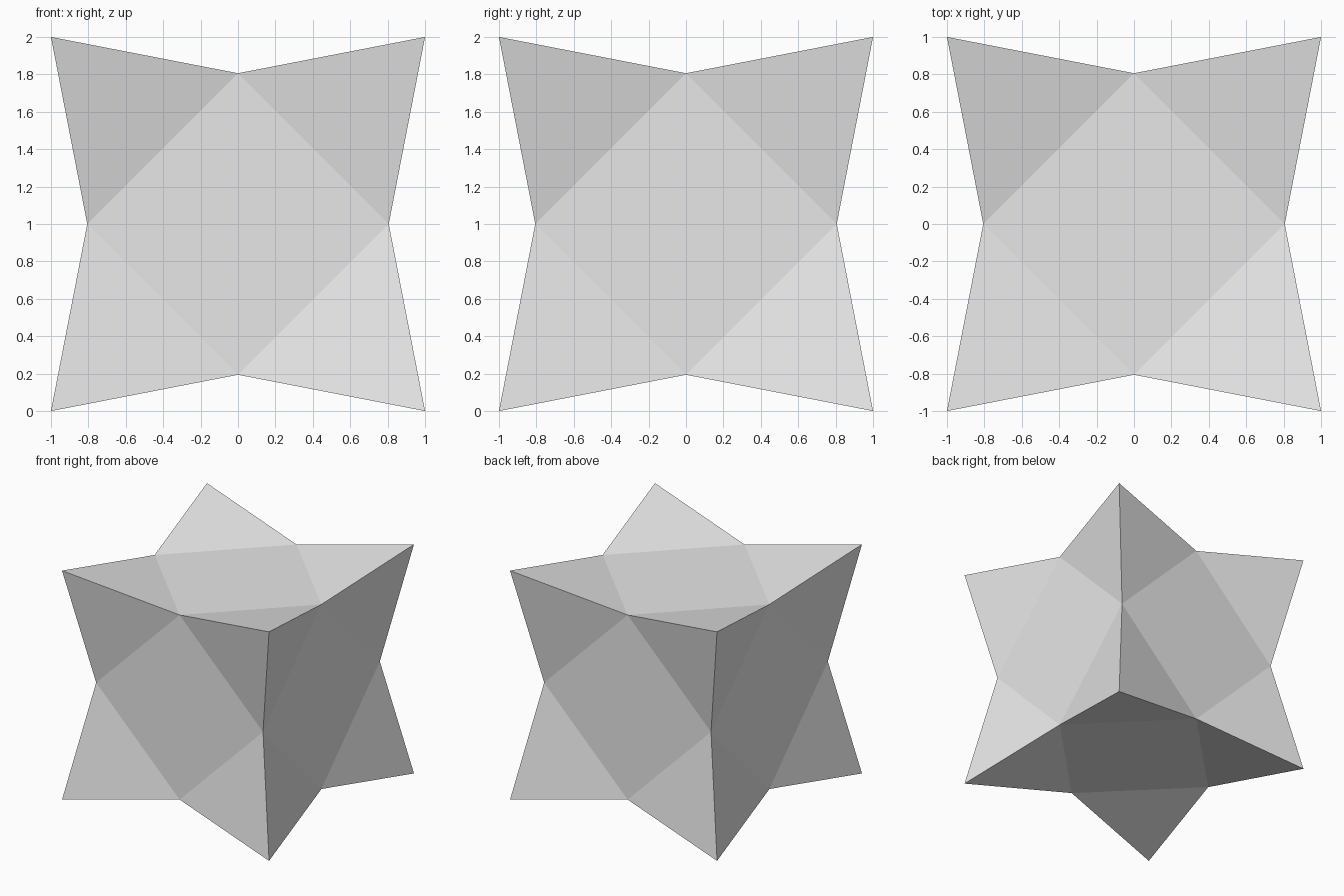
import bpy
import bmesh
from itertools import product
from mathutils import Vector

default_cube = bpy.data.objects.get("Cube")
if default_cube:
    bpy.data.objects.remove(default_cube, do_unlink=True)

CORE = 0.806   # half width of the core
TIP = 1.0      # half width across the points

# Single flat grey
grey = bpy.data.materials.new("light grey")
grey.use_nodes = True
colour = (0.8, 0.8, 0.8, 1.0)
grey.diffuse_color = colour
grey.node_tree.nodes["Principled BSDF"].inputs["Base Color"].default_value = colour

# Core: six squares and eight triangles, from the edge midpoints of a cube
bm = bmesh.new()
for signs in product((-1, 0, 1), repeat=3):
    if signs.count(0) == 1:
        bm.verts.new(Vector(signs) * CORE)
bmesh.ops.convex_hull(bm, input=bm.verts[:])
bmesh.ops.dissolve_limit(bm, angle_limit=0.1, verts=bm.verts[:], edges=bm.edges[:])

# Points: raise each triangle into a pyramid reaching a cube corner
triangles = [f for f in bm.faces if len(f.verts) == 3]
poked = bmesh.ops.poke(bm, faces=triangles)
for v in poked["verts"]:
    v.co = Vector([TIP if c > 0 else -TIP for c in v.co])

# Stand the star on the ground
bmesh.ops.translate(bm, verts=bm.verts[:], vec=(0, 0, TIP))
bmesh.ops.recalc_face_normals(bm, faces=bm.faces[:])

mesh = bpy.data.meshes.new("eight_pointed_star")
bm.to_mesh(mesh)
bm.free()
mesh.materials.append(grey)
star = bpy.data.objects.new("eight_pointed_star", mesh)
bpy.context.collection.objects.link(star)
